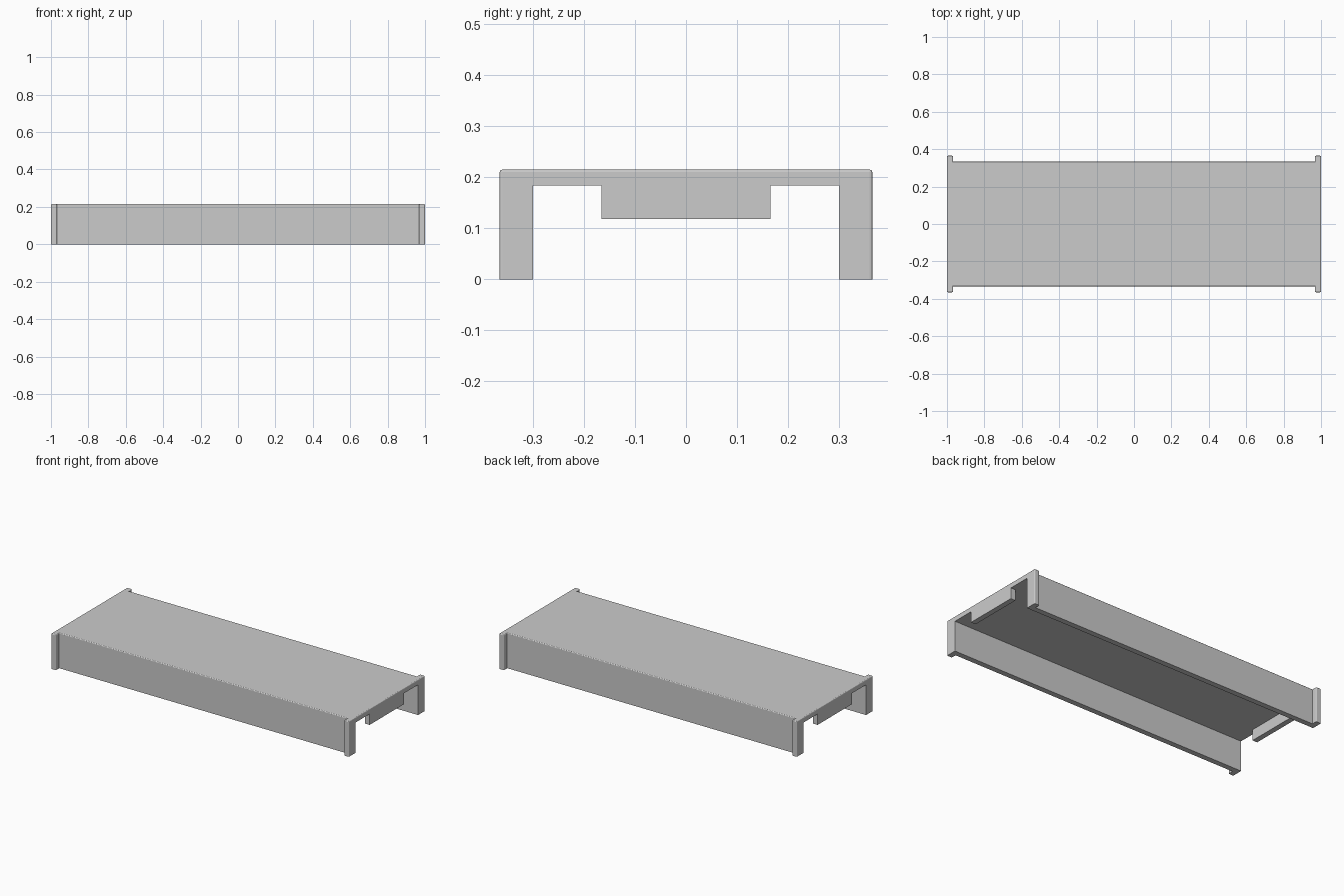
import bpy
import bmesh

HALF_LEN, FLANGE_X = 1.0, 0.968
WALL_Y, FLANGE_Y, INNER_Y = 0.333, 0.365, 0.30
TOP, CEILING = 0.215, 0.184
TAB_Y, TAB_BOTTOM = 0.166, 0.118

cube = bpy.data.objects.get("Cube")
if cube:
    bpy.data.objects.remove(cube, do_unlink=True)

grey = bpy.data.materials.new("light grey")
grey.use_nodes = True
grey.diffuse_color = (0.6, 0.6, 0.6, 1)
grey.node_tree.nodes["Principled BSDF"].inputs["Base Color"].default_value = grey.diffuse_color


def make_object(name, bm):
    bmesh.ops.recalc_face_normals(bm, faces=bm.faces)
    mesh = bpy.data.meshes.new(name)
    bm.to_mesh(mesh)
    bm.free()
    mesh.materials.append(grey)
    obj = bpy.data.objects.new(name, mesh)
    bpy.context.collection.objects.link(obj)
    return obj


def box(name, lo, hi):
    bm = bmesh.new()
    bmesh.ops.create_cube(bm, size=1)
    for v in bm.verts:
        v.co = [hi[i] if v.co[i] > 0 else lo[i] for i in range(3)]
    return make_object(name, bm)


# Cover: flanged plan outline extruded up, with rounded upper and flange edges
quarter = [(HALF_LEN, FLANGE_Y), (FLANGE_X, FLANGE_Y), (FLANGE_X, WALL_Y)]
outline = (quarter + [(-x, y) for x, y in reversed(quarter)]
           + [(-x, -y) for x, y in quarter] + [(x, -y) for x, y in reversed(quarter)])
bm = bmesh.new()
base = bm.faces.new([bm.verts.new((x, y, 0)) for x, y in outline])
ext = bmesh.ops.extrude_face_region(bm, geom=[base], use_keep_orig=True)
for v in ext["geom"]:
    if isinstance(v, bmesh.types.BMVert):
        v.co.z = TOP
bmesh.ops.recalc_face_normals(bm, faces=bm.faces)
rounded = []
for e in bm.edges:
    a, b = (v.co for v in e.verts)
    on_top = min(a.z, b.z) > TOP - 0.001
    flange_corner = abs(a.z - b.z) > 0.1 and abs(a.y) > WALL_Y + 0.01
    if on_top or flange_corner:
        rounded.append(e)
bmesh.ops.bevel(bm, geom=rounded, offset=0.005, offset_type='OFFSET',
                segments=3, profile=0.5, affect='EDGES', clamp_overlap=True)
cover = make_object("channel_cover", bm)

# Hollow out the underside along the full length
cutter = box("channel_cutter", (-1.1, -INNER_Y, -0.1), (1.1, INNER_Y, CEILING))
cutter.hide_render = True
cut = cover.modifiers.new("hollow", 'BOOLEAN')
cut.operation = 'DIFFERENCE'
cut.solver = 'EXACT'
cut.object = cutter
bpy.context.view_layer.objects.active = cover
cover.select_set(True)
bpy.ops.object.modifier_apply(modifier=cut.name)
bpy.data.objects.remove(cutter, do_unlink=True)

# Hanging tabs, flush with each end
for name, x0, x1 in (("left_tab", FLANGE_X, HALF_LEN), ("right_tab", -HALF_LEN, -FLANGE_X)):
    box(name, (x0, -TAB_Y, TAB_BOTTOM), (x1, TAB_Y, CEILING))
